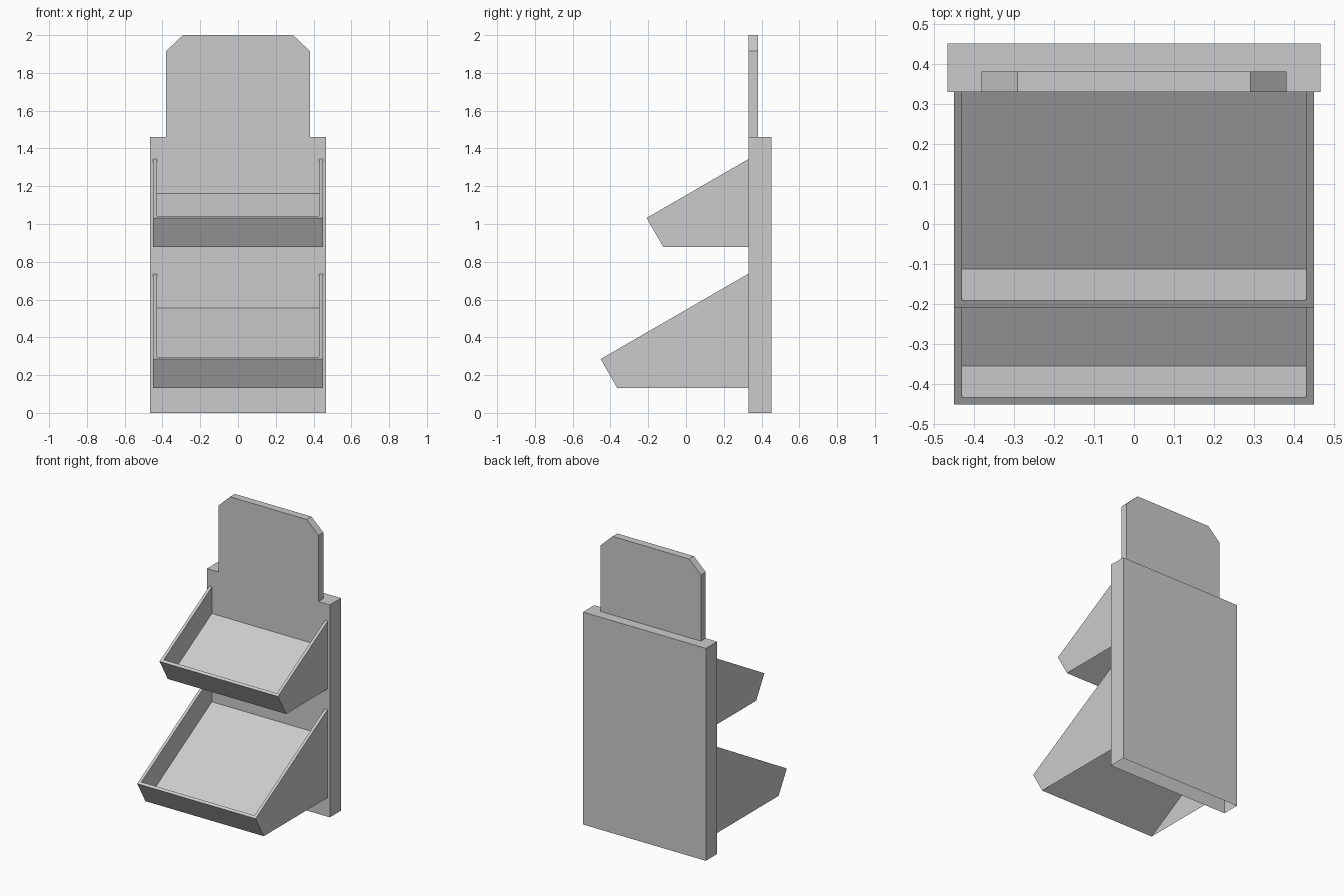
import bpy, bmesh
from math import sin, cos, tan, radians
from mathutils import Vector

if "Cube" in bpy.data.objects:
    bpy.data.objects.remove(bpy.data.objects["Cube"])

FRONT, BACK = 0.33, 0.452      # y of the stand's front and back faces
ANGLE = radians(30)            # tilt of the trays
WALL = 0.02


def finish(name, bm):
    mesh = bpy.data.meshes.new(name)
    bm.to_mesh(mesh)
    bm.free()
    obj = bpy.data.objects.new(name, mesh)
    bpy.context.collection.objects.link(obj)
    return obj


def board(name, outline, y0, y1):
    """Extrude an x-z outline from y0 to y1, open along its first edge (the bottom)."""
    bm = bmesh.new()
    f = [bm.verts.new((x, y0, z)) for x, z in outline]
    b = [bm.verts.new((x, y1, z)) for x, z in outline]
    n = len(outline)
    bm.faces.new(f)
    bm.faces.new(b[::-1])
    for i in range(1, n):
        j = (i + 1) % n
        bm.faces.new((f[j], f[i], b[i], b[j]))
    return finish(name, bm)


def tray(name, lip_y, lip_z, half_width=0.45, depth=0.178):
    """Tilted open tray with side walls running down to a level, open underside."""
    along = Vector((cos(ANGLE), sin(ANGLE)))
    down = Vector((sin(ANGLE), -cos(ANGLE)))

    def to_back(p):
        """Follow the tilt from p (y, z) to the stand's front face."""
        return Vector((FRONT, p.y + (FRONT - p.x) * tan(ANGLE)))

    lip = Vector((lip_y, lip_z))
    toe = lip + down * depth
    lip_in = lip + along * WALL
    toe_in = lip_in + down * (depth - WALL)
    outer = {"top": to_back(lip), "lip": lip, "toe": toe,
             "base": Vector((FRONT, toe.y)), "under": to_back(toe)}
    inner = {"top_in": to_back(lip), "lip_in": lip_in,
             "toe_in": toe_in, "floor": to_back(toe_in)}

    bm = bmesh.new()
    sides = []
    for s in (-1, 1):
        v = {k: bm.verts.new((s * half_width, p.x, p.y)) for k, p in outer.items()}
        v.update({k: bm.verts.new((s * (half_width - WALL), p.x, p.y))
                  for k, p in inner.items()})
        for keys in (("top", "lip", "toe", "base"),
                     ("top", "top_in", "lip_in", "lip"),
                     ("top_in", "lip_in", "toe_in", "floor")):
            bm.faces.new([v[k] for k in keys])
        sides.append(v)
    l, r = sides
    # front wall, front rim, inner front, floor and the floor's underside
    for a, b in (("lip", "toe"), ("lip", "lip_in"), ("lip_in", "toe_in"),
                 ("toe_in", "floor"), ("toe", "under")):
        face = bm.faces.new((l[a], r[a], r[b], l[b]))
        if b == "floor":
            floor = face
    bmesh.ops.recalc_face_normals(bm, faces=bm.faces)
    floor.normal_update()
    if floor.normal.z < 0:
        bmesh.ops.reverse_faces(bm, faces=bm.faces)
    return finish(name, bm)


# upright stand, hollow and open below
board("stand_body", [(-0.467, 0), (0.467, 0), (0.467, 1.46), (-0.467, 1.46)], FRONT, BACK)

# header board with cut corners
board("header_board", [(-0.381, 1.46), (0.381, 1.46), (0.381, 1.915),
                       (0.291, 2.0), (-0.291, 2.0), (-0.381, 1.915)], FRONT, 0.382)

# flat blank panel on the header
bm = bmesh.new()
bm.faces.new([bm.verts.new((x, FRONT - 0.003, z)) for x, z in
              ((-0.257, 1.488), (0.257, 1.488), (0.257, 1.997), (-0.257, 1.997))])
finish("header_panel", bm)

# two tilted trays
tray("upper_tray", -0.209, 1.032)
tray("lower_tray", -0.452, 0.285)
